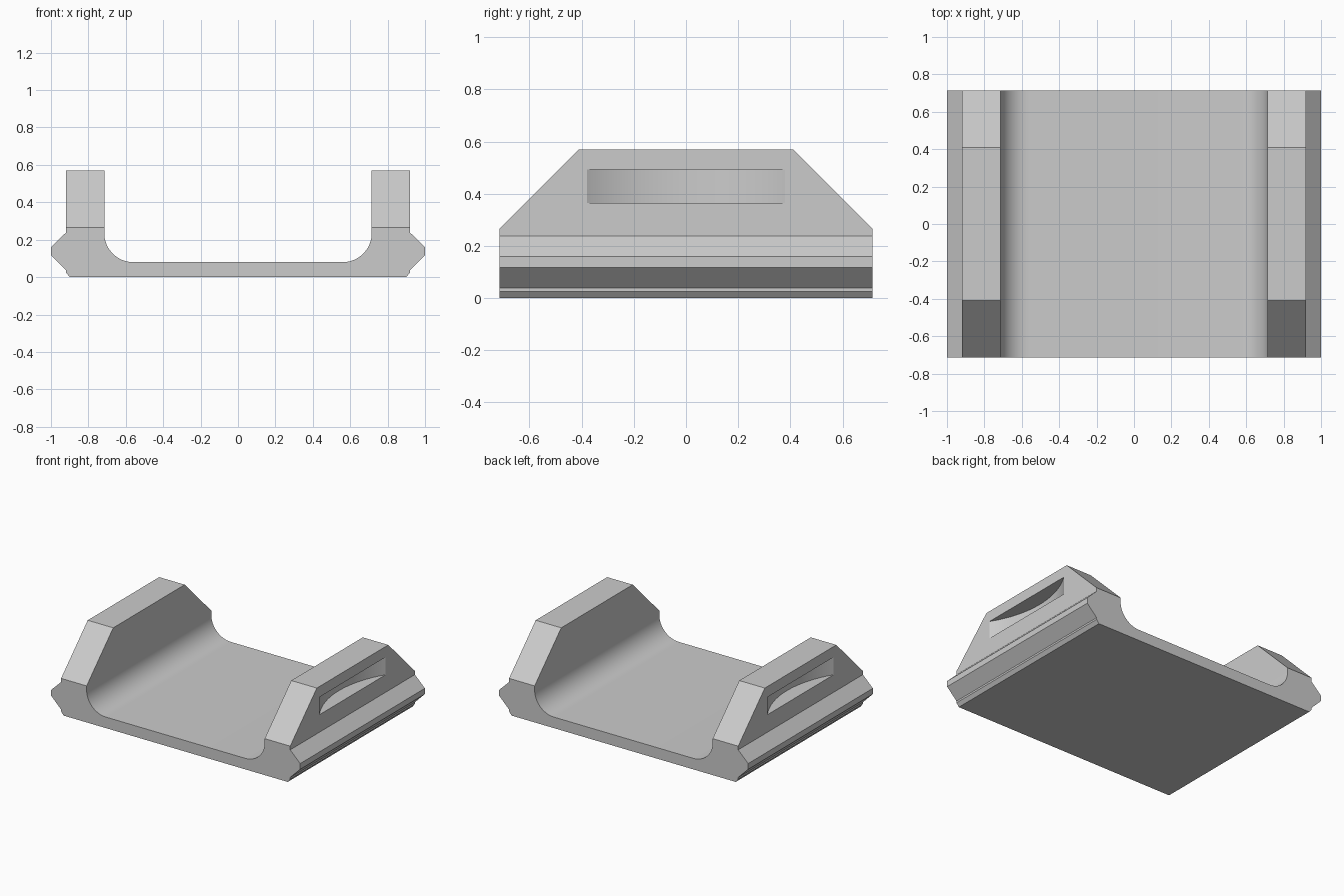
import bpy, bmesh, math
from mathutils import Vector

cube = bpy.data.objects.get("Cube")
if cube:
    bpy.data.objects.remove(cube, do_unlink=True)

HALF_DEPTH = 0.715
FILLET = 0.155
WALL_OUT, WALL_IN, WALL_TOP, FLOOR = 0.92, 0.715, 0.57, 0.08

grey = bpy.data.materials.new("plain grey")
grey.use_nodes = True
colour = (0.6, 0.6, 0.6, 1)
grey.diffuse_color = colour
grey.node_tree.nodes["Principled BSDF"].inputs["Base Color"].default_value = colour


def add_object(name, bm):
    bmesh.ops.recalc_face_normals(bm, faces=bm.faces)
    mesh = bpy.data.meshes.new(name)
    bm.to_mesh(mesh)
    bm.free()
    mesh.materials.append(grey)
    obj = bpy.data.objects.new(name, mesh)
    bpy.context.collection.objects.link(obj)
    return obj


# Half cross-section: bottom, side rail, wall, then the inner fillet
half = [(0.9, 0), (WALL_OUT, 0.025), (WALL_OUT, 0.038), (1, 0.118), (1, 0.16),
        (WALL_OUT, 0.238), (WALL_OUT, WALL_TOP), (WALL_IN, WALL_TOP)]
STEPS = 16
for i in range(STEPS + 1):
    a = math.pi / 2 * i / STEPS
    half.append((WALL_IN - FILLET + FILLET * math.cos(a),
                 FLOOR + FILLET - FILLET * math.sin(a)))
outline = half + [(-x, z) for x, z in reversed(half)]

# Cradle body: extruded channel
bm = bmesh.new()
end = bm.faces.new([bm.verts.new((x, -HALF_DEPTH, z)) for x, z in outline])
moved = bmesh.ops.extrude_face_region(bm, geom=[end])["geom"]
bmesh.ops.translate(bm, vec=(0, 2 * HALF_DEPTH, 0),
                    verts=[v for v in moved if isinstance(v, bmesh.types.BMVert)])
bmesh.ops.recalc_face_normals(bm, faces=bm.faces)

# Sloped wall ends, front and back
for side in (-1, 1):
    cut = bmesh.ops.bisect_plane(
        bm, geom=bm.verts[:] + bm.edges[:] + bm.faces[:],
        plane_co=Vector((0, side * 0.41, WALL_TOP)),
        plane_no=Vector((0, side, 1)).normalized(), clear_outer=True)
    edges = [e for e in cut["geom_cut"] if isinstance(e, bmesh.types.BMEdge)]
    bmesh.ops.holes_fill(bm, edges=edges, sides=0)
body = add_object("cradle_body", bm)

# Curved finger recess in the outer face of each wall
SLOT_HALF, SLOT_DEPTH, SLOT_LOW, SLOT_HIGH = 0.38, 0.11, 0.365, 0.493
radius = (SLOT_HALF ** 2 + SLOT_DEPTH ** 2) / (2 * SLOT_DEPTH)
for side, label in ((1, "left"), (-1, "right")):
    bm = bmesh.new()
    bmesh.ops.create_cone(bm, cap_ends=True, segments=128, radius1=radius,
                          radius2=radius, depth=SLOT_HIGH - SLOT_LOW)
    bmesh.ops.translate(bm, verts=bm.verts, vec=(
        side * (WALL_OUT - SLOT_DEPTH + radius), 0, (SLOT_LOW + SLOT_HIGH) / 2))
    cutter = add_object(label + "_recess_cutter", bm)
    cutter.hide_render = True
    cutter.hide_set(True)
    mod = body.modifiers.new(label + " recess", "BOOLEAN")
    mod.operation = "DIFFERENCE"
    mod.solver = "EXACT"
    mod.object = cutter

# Apply the cuts and remove the helpers
bpy.ops.object.select_all(action="DESELECT")
bpy.context.view_layer.objects.active = body
body.select_set(True)
for mod in list(body.modifiers):
    cutter = mod.object
    bpy.ops.object.modifier_apply(modifier=mod.name)
    bpy.data.objects.remove(cutter, do_unlink=True)
bpy.ops.object.shade_smooth_by_angle(angle=math.radians(20))
